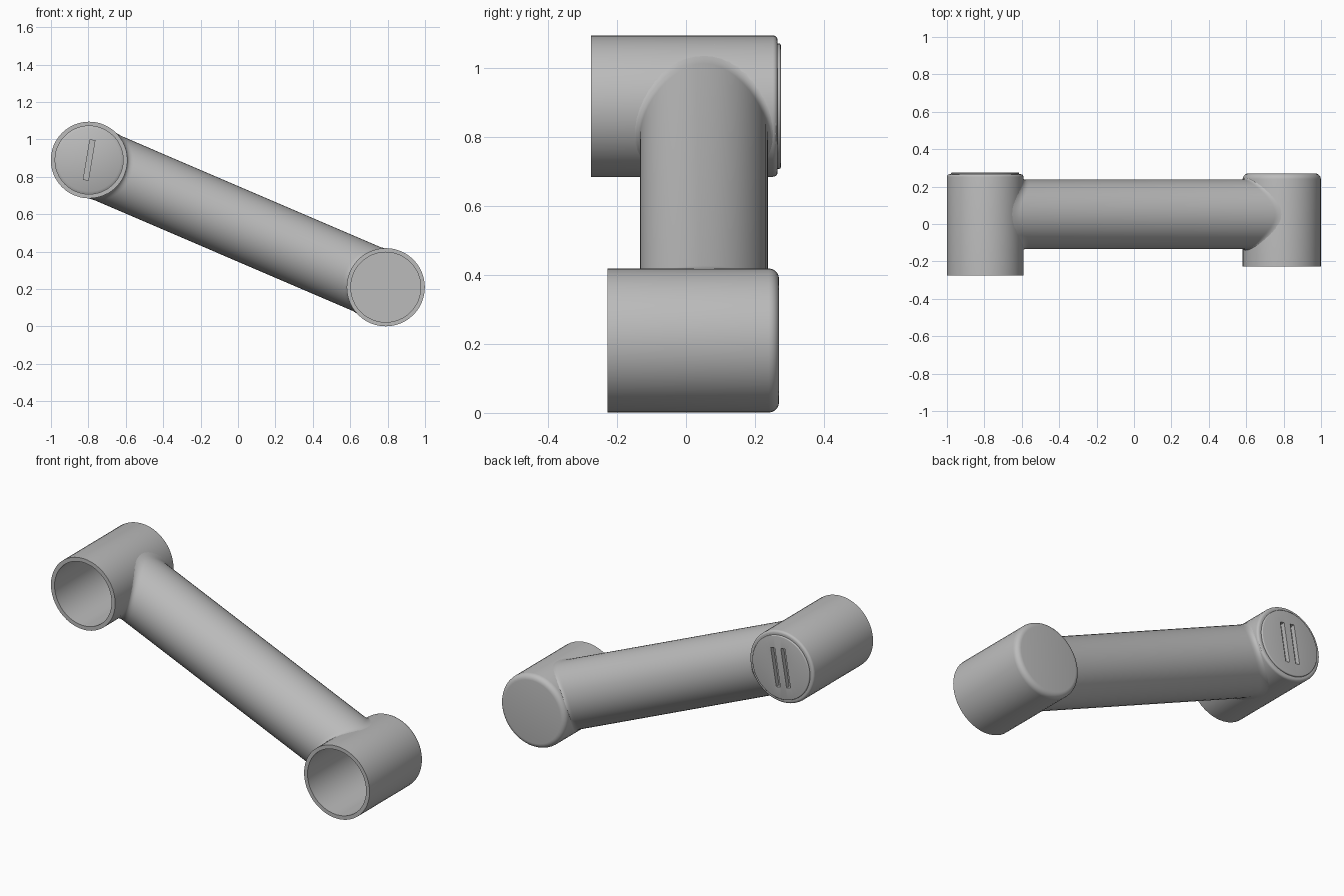
import bpy, bmesh, math
from mathutils import Vector, Matrix

if "Cube" in bpy.data.objects:
    bpy.data.objects.remove(bpy.data.objects["Cube"], do_unlink=True)

grey = bpy.data.materials.new("plain_grey")
grey.use_nodes = True
grey.diffuse_color = (0.5, 0.5, 0.5, 1)
grey.node_tree.nodes["Principled BSDF"].inputs["Base Color"].default_value = (0.5, 0.5, 0.5, 1)

SIDES = 48
UPPER = Vector((-0.796, 0, 0.89))
LOWER = Vector((0.79, 0, 0.21))
R_UP, R_LOW = 0.205, 0.209


def finish(name, bm, angle=35):
    bmesh.ops.remove_doubles(bm, verts=bm.verts, dist=1e-5)
    bmesh.ops.recalc_face_normals(bm, faces=bm.faces)
    mesh = bpy.data.meshes.new(name)
    bm.to_mesh(mesh)
    bm.free()
    mesh.materials.append(grey)
    obj = bpy.data.objects.new(name, mesh)
    bpy.context.collection.objects.link(obj)
    smooth(obj, angle)
    return obj


def smooth(obj, angle):
    bpy.ops.object.select_all(action='DESELECT')
    obj.select_set(True)
    bpy.context.view_layer.objects.active = obj
    bpy.ops.object.shade_smooth_by_angle(angle=math.radians(angle))


def turned(name, centre, profile):
    """Spin (radius, y) points round an axis along y."""
    bm = bmesh.new()
    verts = [bm.verts.new(centre + Vector((r, y, 0))) for r, y in profile]
    edges = [bm.edges.new(pair) for pair in zip(verts, verts[1:])]
    bmesh.ops.spin(bm, geom=verts + edges, cent=centre, axis=(0, 1, 0),
                   angle=2 * math.pi, steps=SIDES)
    return finish(name, bm)


def rounded(radius, y, size, steps=5):
    """Rounded back corner, running from the side to the end face."""
    return [(radius - size + size * math.cos(a), y - size + size * math.sin(a))
            for a in (i * math.pi / 2 / steps for i in range(steps + 1))]


def bar(bm, offset, y, width, depth, length=0.22):
    """Thin leaning bar on the axis of the upper joint."""
    place = (Matrix.Translation(UPPER + Vector((0, y, 0)))
             @ Matrix.Rotation(math.radians(9.5), 4, 'Y')
             @ Matrix.Translation((offset, 0, 0))
             @ Matrix.Diagonal((width, depth, length, 1)))
    bmesh.ops.create_cube(bm, size=1, matrix=place)


# Upper joint: open sleeve closed at the back by a cap
turned("upper_joint_sleeve", UPPER,
       [(0.182, -0.275), (R_UP, -0.275)] + rounded(R_UP, 0.266, 0.014)
       + [(0.182, 0.266), (0.182, -0.275)])
cap = turned("upper_joint_cap", UPPER,
             [(0, 0.232), (0.168, 0.232), (0.182, 0.24)]
             + rounded(0.182, 0.275, 0.005, 3) + [(0, 0.275)])

# Two slots cut in the outside of the cap
bm = bmesh.new()
for side in (-1, 1):
    bar(bm, side * 0.033, 0.275, 0.026, 0.05)
cutter = finish("slot_cutter", bm)
cutter.hide_render = True
cut = cap.modifiers.new("slots", 'BOOLEAN')
cut.operation = 'DIFFERENCE'
cut.object = cutter
bpy.context.view_layer.objects.active = cap
bpy.ops.object.modifier_apply(modifier=cut.name)
bpy.data.objects.remove(cutter, do_unlink=True)
smooth(cap, 35)

# Rib on the inside of the cap
bm = bmesh.new()
bar(bm, 0, 0.23, 0.032, 0.02)
finish("cap_inner_rib", bm)

# Lower joint: cup with a rounded closed back
turned("lower_joint_cup", LOWER,
       [(0, 0.235), (0.187, 0.235), (0.187, -0.228), (R_LOW, -0.228)]
       + rounded(R_LOW, 0.27, 0.03) + [(0, 0.27)])

# Arm: round tube whose ends flare onto the joint cylinders
ARM_R, ARM_Y = 0.186, 0.052
span = LOWER - UPPER
length = span.length
along = span.normalized()
across = Vector((-along.z, 0, along.x))


def flare(theta, joint_r, reach, spread, steps=6):
    """Points (u, v, t) from the joint surface out to the straight tube."""
    c, s = math.cos(theta), math.sin(theta)

    def on_joint(radius):
        u = max(-joint_r * 0.995, min(joint_r * 0.995, radius * c))
        return Vector((u, radius * s, math.sqrt(joint_r ** 2 - u ** 2) - 0.002))
    foot, corner = on_joint(ARM_R + spread), on_joint(ARM_R)
    top = corner + Vector((0, 0, reach))
    return [foot * (1 - k) ** 2 + corner * 2 * k * (1 - k) + top * k * k
            for k in (i / steps for i in range(steps + 1))]


bm = bmesh.new()
columns = []
for i in range(SIDES):
    theta = 2 * math.pi * i / SIDES
    start = flare(theta, R_UP, 0.035, 0.024)
    end = [Vector((p.x, p.y, length - p.z)) for p in flare(theta, R_LOW, 0.025, 0.012)]
    columns.append([bm.verts.new(UPPER + across * p.x + along * p.z + Vector((0, ARM_Y + p.y, 0)))
                    for p in start + end[::-1]])
for i, col in enumerate(columns):
    nxt = columns[(i + 1) % SIDES]
    for j in range(len(col) - 1):
        bm.faces.new((col[j], nxt[j], nxt[j + 1], col[j + 1]))
finish("arm_tube", bm, 60)
